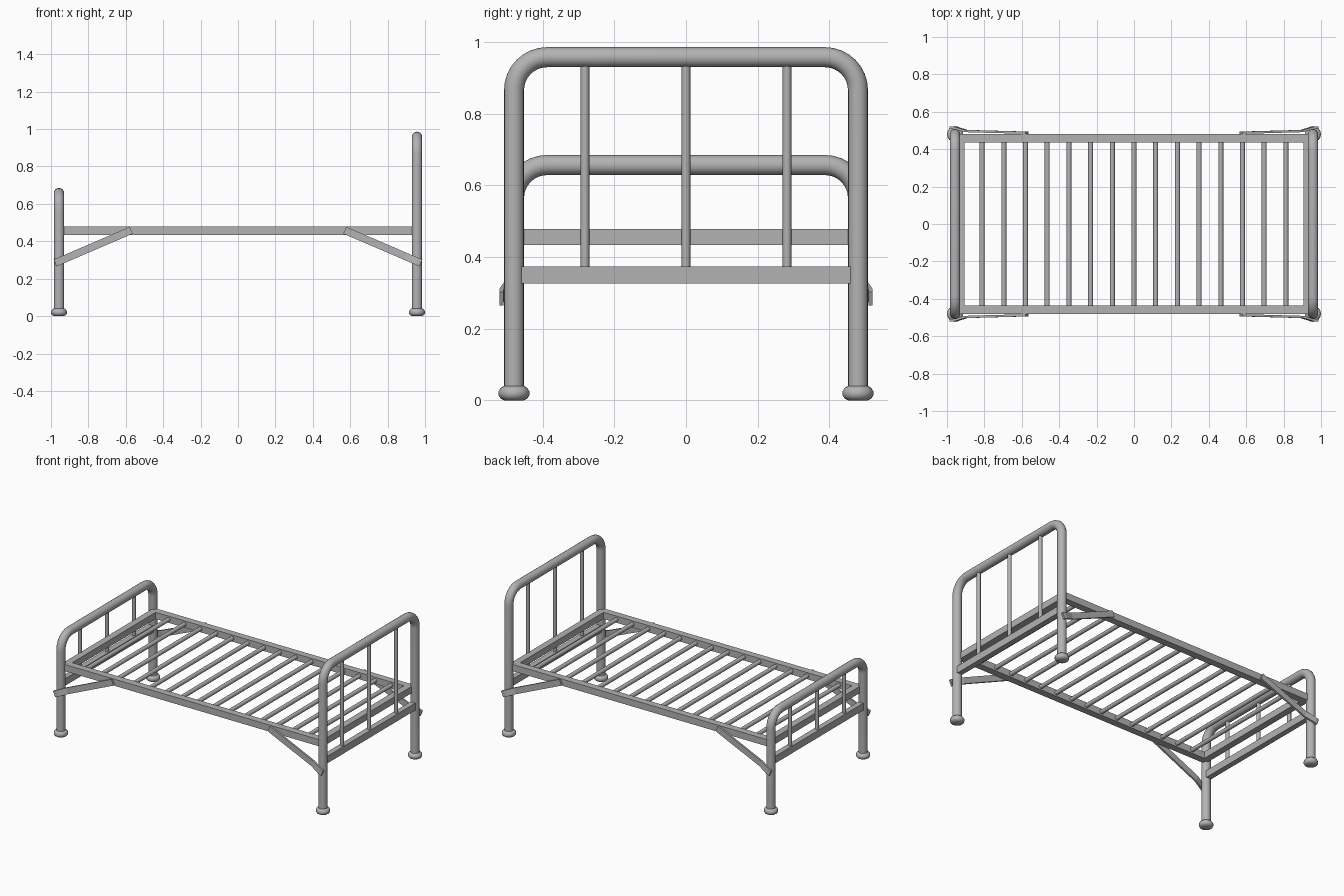
import bpy, bmesh, math
from mathutils import Vector

if "Cube" in bpy.data.objects:
    bpy.data.objects.remove(bpy.data.objects["Cube"], do_unlink=True)

# Single painted-metal material
metal = bpy.data.materials.new("grey_metal")
metal.use_nodes = True
GREY = (0.45, 0.45, 0.45, 1)
metal.diffuse_color = GREY
metal.node_tree.nodes["Principled BSDF"].inputs["Base Color"].default_value = GREY

POST_X, POST_Y, TUBE_R = 0.957, 0.48, 0.028
RAIL_Z, RAIL_H = 0.456, 0.044


def finish(bm, name, smooth=False):
    bmesh.ops.recalc_face_normals(bm, faces=bm.faces)
    mesh = bpy.data.meshes.new(name)
    bm.to_mesh(mesh)
    bm.free()
    mesh.materials.append(metal)
    obj = bpy.data.objects.new(name, mesh)
    bpy.context.collection.objects.link(obj)
    if smooth:
        bpy.ops.object.select_all(action='DESELECT')
        obj.select_set(True)
        bpy.context.view_layer.objects.active = obj
        bpy.ops.object.shade_smooth_by_angle(angle=math.radians(40))
    return obj


def box(name, centre, size):
    bm = bmesh.new()
    bmesh.ops.create_cube(bm, size=1)
    bmesh.ops.scale(bm, vec=size, verts=bm.verts)
    bmesh.ops.translate(bm, vec=centre, verts=bm.verts)
    return finish(bm, name)


def rod(name, start, end, radius, sides=12):
    a, b = Vector(start), Vector(end)
    bm = bmesh.new()
    bmesh.ops.create_cone(bm, cap_ends=True, segments=sides, radius1=radius,
                          radius2=radius, depth=(b - a).length)
    turn = Vector((0, 0, 1)).rotation_difference(b - a).to_matrix()
    bmesh.ops.rotate(bm, matrix=turn, verts=bm.verts)
    bmesh.ops.translate(bm, vec=(a + b) / 2, verts=bm.verts)
    return finish(bm, name, True)


def hoop(name, x, top, bend=0.092, steps=8, sides=16):
    """Tube bent into an upside-down U, swept ring by ring in the yz plane."""
    path = [(POST_Y, 0.02, 0)]
    for i in range(steps + 1):
        a = math.pi / 2 * i / steps
        path.append((POST_Y - bend + bend * math.cos(a),
                     top - bend + bend * math.sin(a), a))
    path += [(-y, z, math.pi - a) for y, z, a in reversed(path)]
    bm = bmesh.new()
    rings = []
    for y, z, a in path:
        ring = []
        for k in range(sides):
            t = math.tau * k / sides
            out = TUBE_R * math.cos(t)
            ring.append(bm.verts.new((x + TUBE_R * math.sin(t),
                                      y + out * math.cos(a), z + out * math.sin(a))))
        rings.append(ring)
    for r, s in zip(rings, rings[1:]):
        for k in range(sides):
            n = (k + 1) % sides
            bm.faces.new((r[k], r[n], s[n], s[k]))
    bm.faces.new(rings[0])
    bm.faces.new(rings[-1])
    return finish(bm, name, True)


def foot(name, x, y):
    """Turned rubber-style foot."""
    profile = [(0, 0), (0.027, 0), (0.038, 0.006), (0.043, 0.015),
               (0.043, 0.025), (0.038, 0.034), (0.03, 0.04), (0, 0.04)]
    bm = bmesh.new()
    pts = [bm.verts.new((r, 0, z)) for r, z in profile]
    edges = [bm.edges.new(p) for p in zip(pts, pts[1:])]
    bmesh.ops.spin(bm, geom=pts + edges, cent=(0, 0, 0), axis=(0, 0, 1),
                   angle=math.tau, steps=16)
    bmesh.ops.remove_doubles(bm, verts=bm.verts, dist=0.0005)
    bmesh.ops.translate(bm, vec=(x, y, 0), verts=bm.verts)
    return finish(bm, name, True)


def brace(name, sx, sy, width=0.04, thick=0.012):
    """Flat diagonal strap, bent outward around the post."""
    low, high = Vector((0.978, 0.284)), Vector((0.571, 0.459))
    along = (high - low).normalized()
    side = Vector((-along.y, along.x)) * width / 2
    bm = bmesh.new()
    rings = []
    for f, y in [(0, 0.515), (0.05, 0.515), (0.2, 0.497), (1, 0.488)]:
        c = low.lerp(high, f)
        rings.append([bm.verts.new((sx * (c.x + s * side.x), sy * (y + t * thick / 2),
                                    c.y + s * side.y))
                      for s, t in [(-1, -1), (1, -1), (1, 1), (-1, 1)]])
    for r, s in zip(rings, rings[1:]):
        for k in range(4):
            n = (k + 1) % 4
            bm.faces.new((r[k], r[n], s[n], s[k]))
    bm.faces.new(rings[0])
    bm.faces.new(rings[-1])
    return finish(bm, name)


# Headboard and footboard
for part, sx, top in [("headboard", 1, 0.958), ("footboard", -1, 0.657)]:
    x = sx * POST_X
    hoop(part + "_frame", x, top)
    box(part + "_crossbar", (x, 0, 0.35), (0.036, POST_Y * 2, 0.047))
    for i in (-1, 0, 1):
        rod(f"{part}_spindle_{i + 2}", (x, i * 0.282, 0.36), (x, i * 0.282, top), 0.012)
    box(part + "_end_rail", (sx * 0.928, 0, RAIL_Z), (RAIL_H, 0.88, RAIL_H))
    for side, sy in [("left", 1), ("right", -1)]:
        foot(f"{part}_{side}_foot", x, sy * POST_Y)
        brace(f"{part}_{side}_brace", sx, sy)

# Side rails
for side, sy in [("back", 1), ("front", -1)]:
    box(side + "_side_rail", (0, sy * 0.458, RAIL_Z), (1.9, RAIL_H + 0.002, RAIL_H))

# Slats
for i in range(15):
    x = (i - 7) * 0.116
    rod(f"slat_{i + 1}", (x, -0.45, RAIL_Z), (x, 0.45, RAIL_Z), 0.0135)
